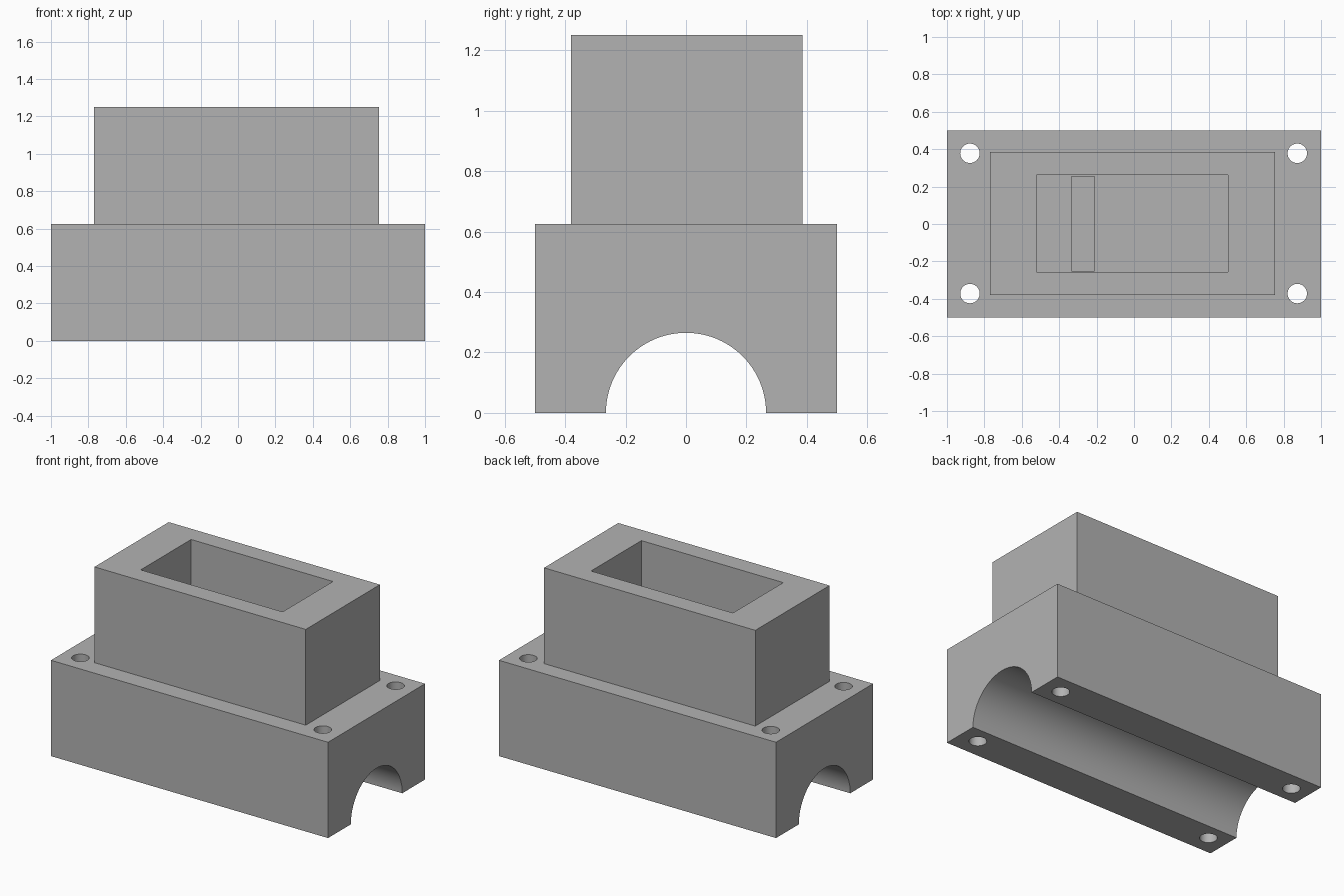
import bpy, bmesh
from math import cos, sin, pi, radians
from mathutils import Matrix, Vector

cube = bpy.data.objects.get("Cube")
if cube:
    bpy.data.objects.remove(cube, do_unlink=True)

grey = bpy.data.materials.new("plain grey")
grey.use_nodes = True
GREY = (0.45, 0.45, 0.45, 1)
grey.diffuse_color = GREY
grey.node_tree.nodes["Principled BSDF"].inputs["Base Color"].default_value = GREY


def finish(name, bm):
    bmesh.ops.recalc_face_normals(bm, faces=bm.faces)
    mesh = bpy.data.meshes.new(name)
    bm.to_mesh(mesh)
    bm.free()
    mesh.materials.append(grey)
    obj = bpy.data.objects.new(name, mesh)
    bpy.context.collection.objects.link(obj)
    return obj


def box(name, x, y, z):
    lo, hi = Vector((x[0], y[0], z[0])), Vector((x[1], y[1], z[1]))
    bm = bmesh.new()
    place = Matrix.Translation((lo + hi) / 2) @ Matrix.Diagonal((*(hi - lo), 1))
    bmesh.ops.create_cube(bm, size=1, matrix=place)
    return finish(name, bm)


def cylinder(name, x, y, radius):
    bm = bmesh.new()
    bmesh.ops.create_cone(bm, cap_ends=True, segments=40, radius1=radius,
                          radius2=radius, depth=2,
                          matrix=Matrix.Translation((x, y, 0.3)))
    return finish(name, bm)


def cut(obj, cutter):
    cutter.hide_render = True
    mod = obj.modifiers.new("cut", "BOOLEAN")
    mod.operation = "DIFFERENCE"
    mod.solver = "EXACT"
    mod.object = cutter
    bpy.context.view_layer.objects.active = obj
    bpy.ops.object.modifier_apply(modifier=mod.name)
    bpy.data.objects.remove(cutter, do_unlink=True)


# Base block: bridge profile with a half-round channel, extruded along x
BASE_TOP, BORE, STEPS = 0.625, 0.265, 48
profile = [(0.5, 0), (0.5, BASE_TOP), (-0.5, BASE_TOP), (-0.5, 0)]
profile += [(-BORE * cos(pi * i / STEPS), BORE * sin(pi * i / STEPS))
            for i in range(STEPS + 1)]
bm = bmesh.new()
face = bm.faces.new([bm.verts.new((-1, y, z)) for y, z in profile])
new = bmesh.ops.extrude_face_region(bm, geom=[face])["geom"]
bmesh.ops.translate(bm, vec=(2, 0, 0),
                    verts=[v for v in new if isinstance(v, bmesh.types.BMVert)])
base = finish("base_block", bm)

# Corner bolt holes
for x in (-0.877, 0.873):
    for y in (-0.372, 0.378):
        cut(base, cylinder("hole_cutter", x, y, 0.052))

# Cross slot in the pocket floor
cut(base, box("slot_cutter", (-0.335, -0.21), (-0.25, 0.255), (0.45, 0.8)))

# Upper housing with its open pocket
housing = box("upper_housing", (-0.77, 0.755), (-0.38, 0.385), (BASE_TOP, 1.25))
cut(housing, box("pocket_cutter", (-0.522, 0.502), (-0.257, 0.262), (0.5, 1.5)))

# Smooth the round surfaces, keep the edges sharp
bpy.ops.object.select_all(action="DESELECT")
for obj in (base, housing):
    obj.select_set(True)
bpy.context.view_layer.objects.active = base
bpy.ops.object.shade_smooth_by_angle(angle=radians(30))
